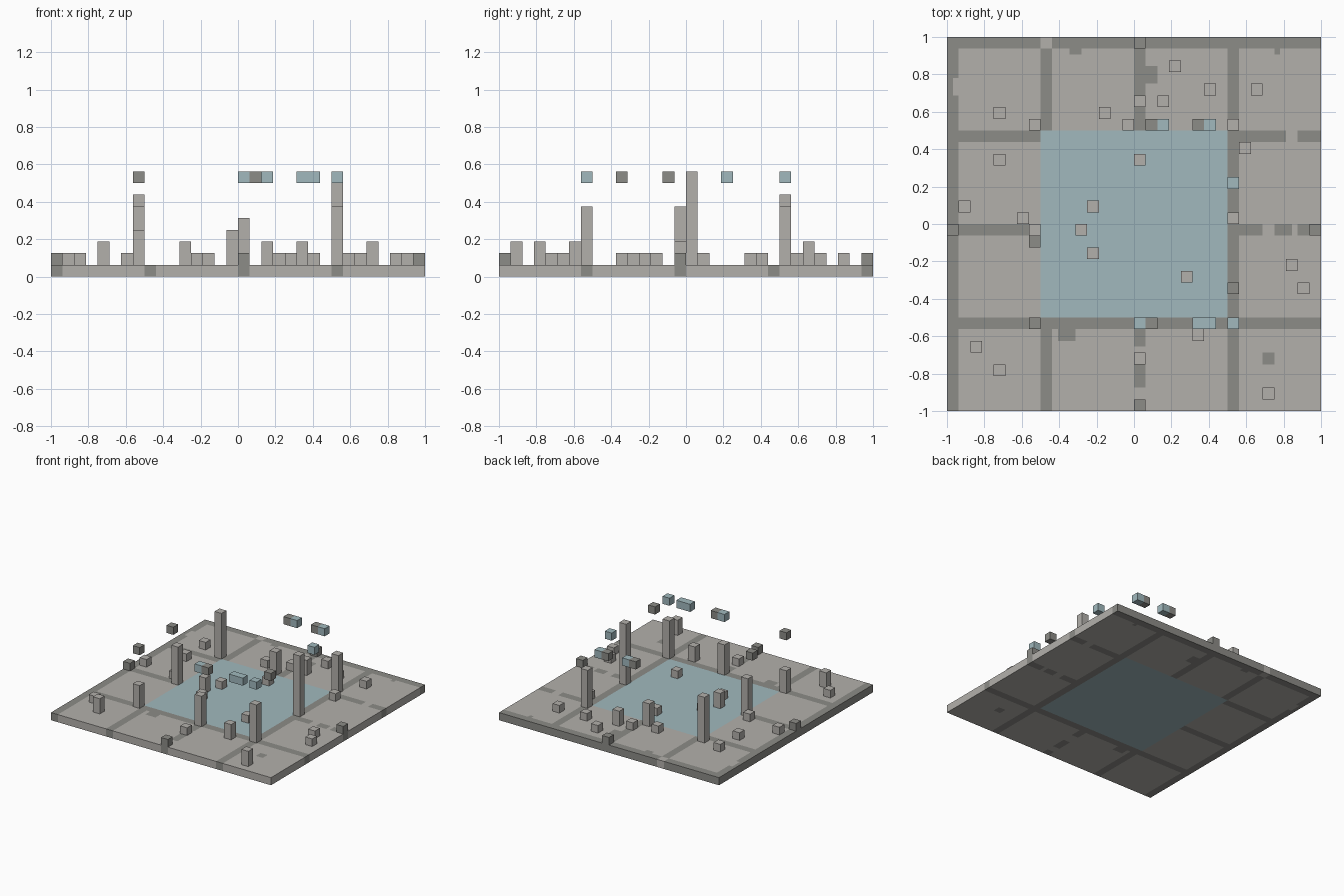
import bpy
import bmesh
from mathutils import Matrix

CELL = 1 / 16          # one block; the ground is 32 blocks wide
HALF_CELLS = 64        # ground mesh resolution

old = bpy.data.objects.get("Cube")
if old:
    bpy.data.objects.remove(old, do_unlink=True)


def make_material(name, color):
    mat = bpy.data.materials.new(name)
    mat.use_nodes = True
    mat.diffuse_color = (*color, 1)
    mat.node_tree.nodes["Principled BSDF"].inputs["Base Color"].default_value = (*color, 1)
    return mat


light_stone = make_material("light stone", (0.45, 0.435, 0.41))
dark_stone = make_material("dark stone", (0.265, 0.262, 0.242))
pale_blue = make_material("pale blue", (0.355, 0.485, 0.515))


def finish(name, bm, materials):
    mesh = bpy.data.meshes.new(name)
    bm.to_mesh(mesh)
    bm.free()
    for mat in materials:
        mesh.materials.append(mat)
    obj = bpy.data.objects.new(name, mesh)
    bpy.context.collection.objects.link(obj)
    return obj


def block(name, i, j, material, bottom=1, top=2, wide=1):
    """Box standing on block coordinates i, j, between two block levels."""
    bm = bmesh.new()
    size = (wide * CELL, CELL, (top - bottom) * CELL)
    centre = ((i + wide / 2) * CELL - 1, (j + 0.5) * CELL - 1, (top + bottom) / 2 * CELL)
    bmesh.ops.create_cube(bm, size=1, matrix=Matrix.Translation(centre) @ Matrix.Diagonal((*size, 1)))
    return finish(name, bm, [material])


# Paths painted on the ground: x start, x end, y start, y end in blocks
cross_paths = [
    (0, 8, 31, 32), (9, 32, 31, 32),                            # back edge
    (0, 8, 23, 24), (24, 29, 23, 24), (30, 32, 23, 24),         # behind the pool
    (0, 8, 15, 16), (24, 27, 15, 16), (28, 29.5, 15, 16), (30, 32, 15, 16),
    (0, 32, 7, 8),                                              # before the pool
]
long_paths = [
    (0, 1, 0, 27), (0, 1, 28.5, 32),                            # right edge
    (8, 9, 0, 8), (8, 9, 24, 31),
    (16, 17, 0, 1), (16, 17, 2, 4), (16, 17, 5.5, 8), (16, 17, 24, 31),
    (24, 25, 0, 32),
]
worn_spots = [
    (17, 18, 28, 29.5), (9.5, 11, 6, 7), (27, 28, 4, 5),
    (10.5, 11.5, 30.5, 31), (28, 28.5, 30.5, 31), (0, 0.5, 27, 28.5),
]
dark_areas = cross_paths + long_paths + worn_spots


def ground_color(x, y):
    """Material slot for a point: pool, path or plain stone."""
    if max(abs(x), abs(y)) < 0.5:
        return 2
    u, v = (x + 1) / CELL, (y + 1) / CELL
    return int(any(a < u < b and c < v < d for a, b, c, d in dark_areas))


# Ground slab, with the same paint through its whole thickness
bm = bmesh.new()
bmesh.ops.create_grid(bm, x_segments=HALF_CELLS, y_segments=HALF_CELLS, size=1)
raised = bmesh.ops.extrude_face_region(bm, geom=bm.faces[:], use_keep_orig=True)
for part in raised["geom"]:
    if isinstance(part, bmesh.types.BMVert):
        part.co.z = CELL
bmesh.ops.recalc_face_normals(bm, faces=bm.faces[:])
for face in bm.faces:
    inside = face.calc_center_median() - face.normal * CELL / 4
    face.material_index = ground_color(inside.x, inside.y)
finish("ground", bm, [light_stone, dark_stone, pale_blue])

# Pillars around the pool: i, j, top level
for i, j, top in [(7, 7, 4), (16, 7, 5), (24, 7, 6), (7, 15, 6),
                  (24, 16, 9), (7, 24, 7), (15, 24, 4), (24, 24, 6)]:
    block("pillar", i, j, light_stone, top=top)

# Two-block stumps
for i, j in [(27, 1), (4, 3), (21, 6), (11, 15), (18, 26)]:
    block("stump", i, j, light_stone, top=3)

# Single loose stones
for i, j in [(16, 4), (2, 5), (30, 10), (20, 11), (29, 12), (12, 13), (6, 16),
             (1, 17), (12, 17), (4, 21), (16, 21), (25, 22), (4, 25), (13, 25),
             (16, 26), (22, 27), (26, 27), (19, 29)]:
    block("loose_stone", i, j, light_stone)

# Dark marker stones in the middle of each edge
for i, j in [(16, 0), (0, 15), (31, 15), (16, 31)]:
    block("edge_marker", i, j, dark_stone)

# Floating remains of the upper ring
for i, j in [(7, 7), (17, 7), (24, 10), (7, 14), (17, 24), (21, 24)]:
    block("floating_dark_block", i, j, dark_stone, bottom=8, top=9)
for i, j, wide in [(16, 7, 1), (21, 7, 2), (24, 7, 1), (24, 19, 1), (18, 24, 1), (22, 24, 1)]:
    block("floating_blue_block", i, j, pale_blue, bottom=8, top=9, wide=wide)
